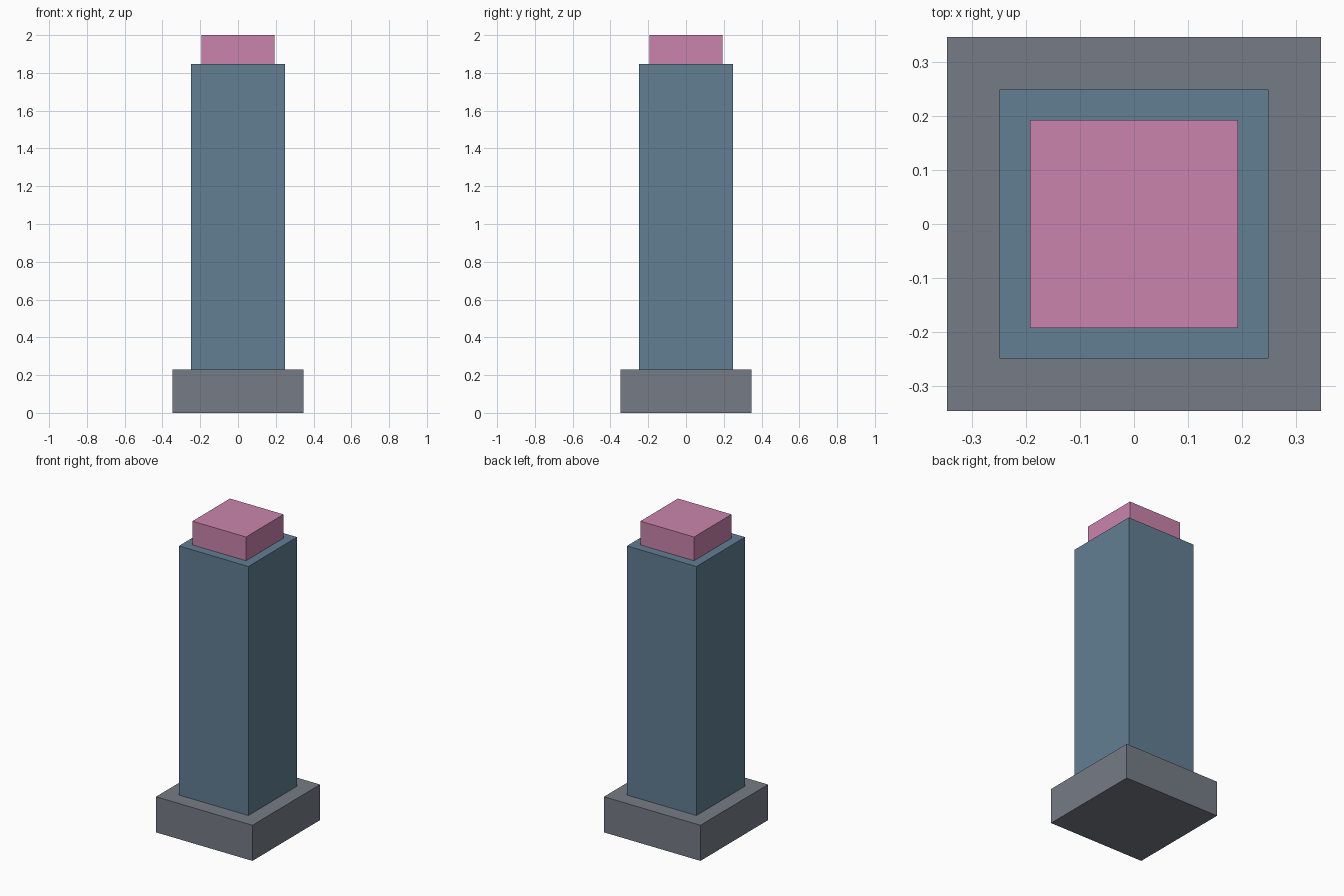
import bpy

cube = bpy.data.objects.get("Cube")
if cube:
    bpy.data.objects.remove(cube, do_unlink=True)


def make_material(name, rgb):
    mat = bpy.data.materials.new(name)
    mat.use_nodes = True
    color = (*rgb, 1.0)
    mat.diffuse_color = color
    mat.node_tree.nodes["Principled BSDF"].inputs["Base Color"].default_value = color
    return mat


def square_block(name, width, bottom, top, mat):
    """Square block centred on the z axis between two heights."""
    bpy.ops.mesh.primitive_cube_add(size=1, location=(0, 0, (bottom + top) / 2))
    obj = bpy.context.object
    obj.name = obj.data.name = name
    obj.scale = (width, width, top - bottom)
    bpy.ops.object.transform_apply(location=False, rotation=False, scale=True)
    obj.data.materials.append(mat)
    return obj


grey = make_material("slate grey", (0.181, 0.202, 0.238))
blue = make_material("steel blue", (0.120, 0.209, 0.288))
pink = make_material("dusty pink", (0.597, 0.231, 0.413))

# Stacked blocks: wide foot, tall shaft, small cap
square_block("base", 0.692, 0.0, 0.231, grey)
square_block("shaft", 0.498, 0.231, 1.846, blue)
square_block("cap", 0.384, 1.846, 2.0, pink)
